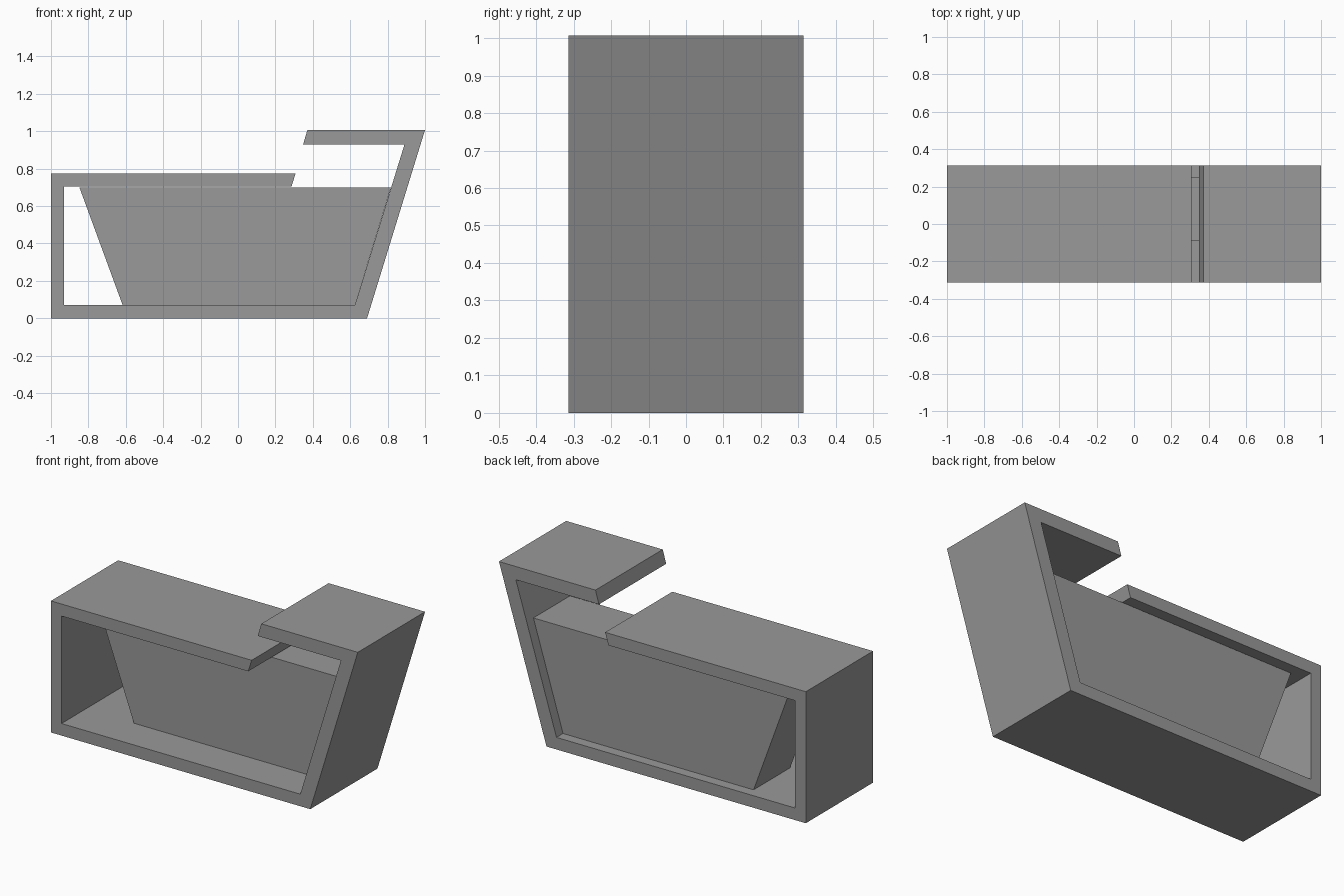
import bpy, bmesh

if "Cube" in bpy.data.objects:
    bpy.data.objects.remove(bpy.data.objects["Cube"])

grey = bpy.data.materials.new("dark_grey")
grey.diffuse_color = (0.32, 0.32, 0.32, 1)
grey.use_nodes = True
grey.node_tree.nodes["Principled BSDF"].inputs["Base Color"].default_value = grey.diffuse_color


def extrude_profile(name, points, y0, y1):
    """Extrude an (x, z) outline along y into a solid."""
    bm = bmesh.new()
    face = bm.faces.new([bm.verts.new((x, y0, z)) for x, z in points])
    new = bmesh.ops.extrude_face_region(bm, geom=[face])["geom"]
    verts = [g for g in new if isinstance(g, bmesh.types.BMVert)]
    bmesh.ops.translate(bm, verts=verts, vec=(0, y1 - y0, 0))
    bmesh.ops.recalc_face_normals(bm, faces=bm.faces)
    mesh = bpy.data.meshes.new(name)
    bm.to_mesh(mesh)
    bm.free()
    mesh.materials.append(grey)
    obj = bpy.data.objects.new(name, mesh)
    bpy.context.collection.objects.link(obj)
    return obj


# Folded band: lower top, left wall, floor, slanted right wall, raised top
extrude_profile("folded_shell", [
    (0.308, 0.775), (-1, 0.775), (-1, 0), (0.69, 0), (1, 1.007),
    (0.371, 1.007), (0.348, 0.929), (0.89, 0.929), (0.625, 0.071),
    (-0.931, 0.071), (-0.931, 0.704), (0.286, 0.704)], -0.313, 0.313)

# Tapered block set inside, closer to the back
extrude_profile("inner_block", [
    (-0.617, 0.071), (0.625, 0.071), (0.818, 0.70), (-0.848, 0.70)],
    -0.088, 0.252)
